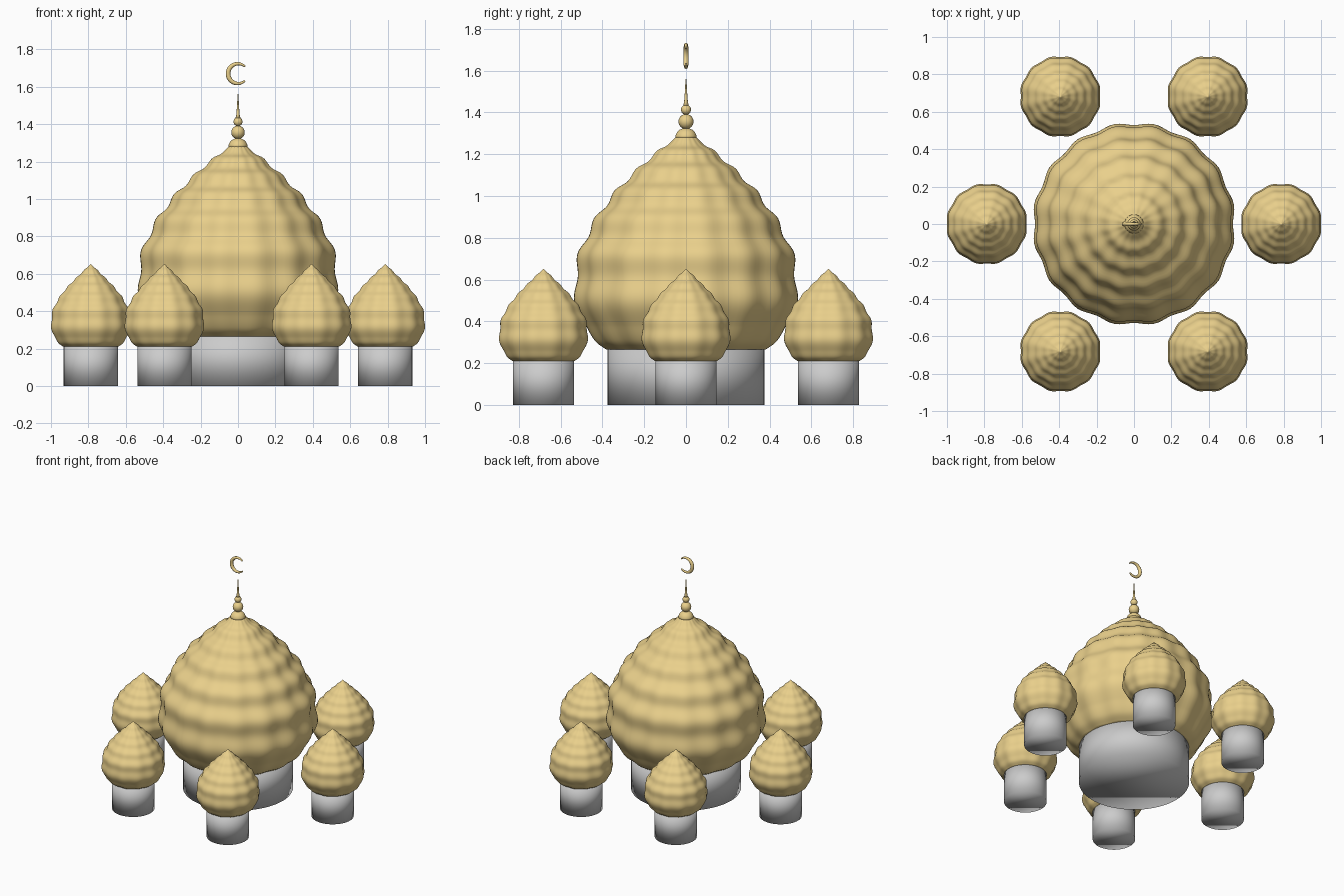
import bpy
import bmesh
from math import sin, cos, pi, radians, hypot
from mathutils import Vector

cube = bpy.data.objects.get("Cube")
if cube:
    bpy.data.objects.remove(cube, do_unlink=True)

gold = bpy.data.materials.new("gold")
gold.use_nodes = True
gold_rgba = (0.82, 0.63, 0.26, 1)
gold.diffuse_color = gold_rgba
gold.node_tree.nodes["Principled BSDF"].inputs["Base Color"].default_value = gold_rgba


def make_object(name, bm, location, material=None):
    bmesh.ops.remove_doubles(bm, verts=bm.verts, dist=0.0001)
    bmesh.ops.recalc_face_normals(bm, faces=bm.faces)
    for face in bm.faces:
        face.smooth = True
    mesh = bpy.data.meshes.new(name)
    bm.to_mesh(mesh)
    bm.free()
    obj = bpy.data.objects.new(name, mesh)
    obj.location = location
    bpy.context.collection.objects.link(obj)
    if material:
        mesh.materials.append(material)
    return obj


def bridge_rings(bm, rings):
    for low, high in zip(rings, rings[1:]):
        n = len(low)
        for i in range(n):
            j = (i + 1) % n
            bm.faces.new((low[i], low[j], high[j], high[i]))
    bm.faces.new(rings[0][::-1])
    bm.faces.new(rings[-1])


def lathe(name, profile, segments, location, material=None, lobes=0, depth=0):
    """Revolve (radius, height) points, with optional vertical lobes."""
    bm = bmesh.new()
    rings = []
    for r, z in profile:
        ring = []
        for i in range(segments):
            a = 2 * pi * i / segments
            rr = r * (1 - depth * cos(lobes * a))
            ring.append(bm.verts.new((rr * cos(a), rr * sin(a), z)))
        rings.append(ring)
    bridge_rings(bm, rings)
    return make_object(name, bm, location, material)


def smooth_profile(points, steps=8):
    """Catmull-Rom curve through the profile points."""
    p = [Vector(q) for q in points]
    p = [2 * p[0] - p[1]] + p + [2 * p[-1] - p[-2]]
    out = []
    for a, b, c, d in zip(p, p[1:], p[2:], p[3:]):
        for k in range(steps):
            t = k / steps
            out.append(0.5 * (2 * b + (c - a) * t + (2 * a - 5 * b + 4 * c - d) * t * t
                              + (3 * b - a - 3 * c + d) * t ** 3))
    return out + [p[-2]]


def rippled_profile(points, height):
    """Push the curve in and out in rings that tighten towards the top."""
    curve = smooth_profile(points)
    lengths = [0]
    for a, b in zip(curve, curve[1:]):
        lengths.append(lengths[-1] + (b - a).length)
    widest = max(q.x for q in curve)
    out = []
    for i, q in enumerate(curve):
        t = lengths[i] / lengths[-1]
        tangent = curve[min(i + 1, len(curve) - 1)] - curve[max(i - 1, 0)]
        normal = Vector((tangent.y, -tangent.x)).normalized()
        fade = min(1, 8 * t, 12 * (1 - t)) * (0.4 + 0.6 * q.x / widest)
        wave = cos(2 * pi * (3.2 * t + 3.6 * t * t + 0.1))
        q = q + normal * height * fade * wave
        out.append((max(q.x, 0), q.y))
    return out


def drum(name, radius, height, location):
    return lathe(name, [(radius, 0), (radius, height)], 64, location)


# Central drum and dome
drum("main_drum", 0.375, 0.29, (0, 0, 0))
main_points = [(0.38, 0.265), (0.44, 0.31), (0.495, 0.39), (0.525, 0.5), (0.53, 0.6),
               (0.515, 0.7), (0.48, 0.8), (0.425, 0.9), (0.345, 1.01), (0.25, 1.11),
               (0.15, 1.2), (0.09, 1.245), (0.045, 1.285)]
lathe("main_dome", rippled_profile(main_points, 0.011), 128, (0, 0, 0), gold, 16, 0.014)

# Six small towers around it
small_points = [(0.148, 0.21), (0.18, 0.235), (0.205, 0.285), (0.213, 0.345), (0.202, 0.41),
                (0.168, 0.475), (0.115, 0.54), (0.055, 0.6), (0, 0.653)]
small_profile = rippled_profile(small_points, 0.0035)
for i in range(6):
    a = i * pi / 3
    place = (0.787 * cos(a), 0.787 * sin(a), 0)
    drum(f"small_drum_{i + 1}", 0.145, 0.23, place)
    lathe(f"small_dome_{i + 1}", small_profile, 96, place, gold, 12, 0.015)

# Finial: flared collar, two balls and a needle
lathe("finial_collar", [(0.052, 1.275), (0.05, 1.29), (0.043, 1.305), (0.03, 1.317), (0.01, 1.325)],
      32, (0, 0, 0), gold)
for name, radius, z in (("finial_large_ball", 0.036, 1.356), ("finial_small_ball", 0.024, 1.413)):
    bm = bmesh.new()
    bmesh.ops.create_uvsphere(bm, u_segments=32, v_segments=16, radius=radius)
    make_object(name, bm, (0, 0, z), gold)
lathe("finial_needle", [(0.014, 1.43), (0.009, 1.45), (0.006, 1.49), (0.002, 1.56)],
      16, (0, 0, 0), gold)

# Crescent: a tapered tube that opens towards +x
bm = bmesh.new()
rings = []
steps = 40
for i in range(steps + 1):
    t = i / steps
    a = radians(45 + 270 * t)
    tube = 0.005 + 0.0075 * sin(pi * t)
    ring = []
    for k in range(16):
        b = 2 * pi * k / 16
        r = 0.053 + tube * cos(b)
        ring.append(bm.verts.new((r * cos(a), tube * sin(b), r * sin(a))))
    rings.append(ring)
bridge_rings(bm, rings)
make_object("crescent", bm, (0, 0, 1.67), gold)
